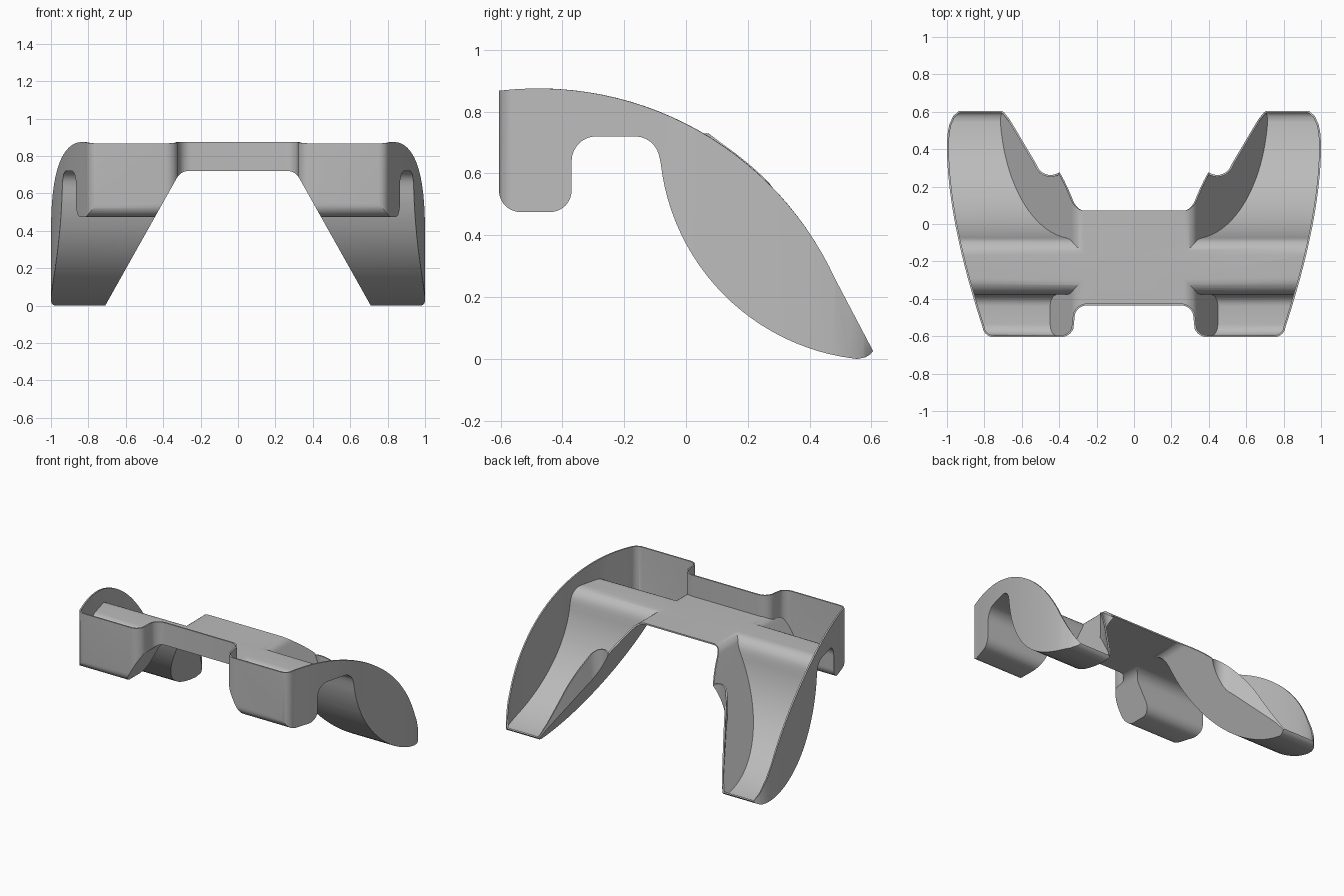
import bpy, bmesh, math
from mathutils import Vector

if "Cube" in bpy.data.objects:
    bpy.data.objects.remove(bpy.data.objects["Cube"])


def arc(cx, cy, r, a0, a1, n):
    """Points on a circle from angle a0 to a1 in degrees."""
    return [(cx + r * math.cos(math.radians(a0 + (a1 - a0) * i / n)),
             cy + r * math.sin(math.radians(a0 + (a1 - a0) * i / n))) for i in range(n + 1)]


def arc_through(a, b, c, n):
    """Circular arc from a to c passing through b."""
    (ax, ay), (bx, by), (cx, cy) = a, b, c
    d = 2 * (ax * (by - cy) + bx * (cy - ay) + cx * (ay - by))
    sa, sb, sc = ax * ax + ay * ay, bx * bx + by * by, cx * cx + cy * cy
    ux = (sa * (by - cy) + sb * (cy - ay) + sc * (ay - by)) / d
    uy = (sa * (cx - bx) + sb * (ax - cx) + sc * (bx - ax)) / d
    ang = lambda p: math.degrees(math.atan2(p[1] - uy, p[0] - ux)) % 360
    return arc(ux, uy, math.hypot(ax - ux, ay - uy), ang(a), ang(c), n)


def bezier(p0, p1, p2, n):
    p0, p1, p2 = Vector(p0), Vector(p1), Vector(p2)
    return [tuple(p0 * (1 - t) ** 2 + p1 * 2 * t * (1 - t) + p2 * t * t)
            for t in (i / n for i in range(n + 1))]


def prism(name, outline, place, lo, hi):
    """Extrude a 2D outline from lo to hi; place maps (u, v, depth) to 3D."""
    bm = bmesh.new()
    a = [bm.verts.new(place(u, v, lo)) for u, v in outline]
    b = [bm.verts.new(place(u, v, hi)) for u, v in outline]
    bm.faces.new(a)
    bm.faces.new(b[::-1])
    n = len(outline)
    for i in range(n):
        bm.faces.new((a[i], b[i], b[(i + 1) % n], a[(i + 1) % n]))
    bmesh.ops.recalc_face_normals(bm, faces=bm.faces)
    mesh = bpy.data.meshes.new(name)
    bm.to_mesh(mesh)
    bm.free()
    ob = bpy.data.objects.new(name, mesh)
    bpy.context.collection.objects.link(ob)
    return ob


def mirrored(half):
    """Close a right-half outline with its mirror image."""
    return half + [(-x, y) for x, y in reversed(half) if x > 1e-6]


def apply_all(ob):
    bpy.ops.object.select_all(action='DESELECT')
    bpy.context.view_layer.objects.active = ob
    ob.select_set(True)
    for m in list(ob.modifiers):
        bpy.ops.object.modifier_apply(modifier=m.name)


# side profile: arched top, pointed grip, notch and front lobe
side = arc(-.48, -.185, 1.06, 96.77, 24.6, 28)
side += [(.605, .026), (.595, .014), (.58, .005), (.555, 0)]
side += arc_through((.545, .001), (.2, .14), (-.082, .635), 24)
side += arc(-.165, .64, .08, 15, 90, 6)
side += arc(-.29, .64, .08, 90, 180, 8)
side += arc(-.44, .545, .07, 0, -90, 8)
side += arc(-.535, .545, .07, -90, -180, 8)

# plan outline, right half from front centre to back centre
plan = [(0, -.435)] + arc(.25, -.505, .07, 90, 20, 6)
plan += arc(.39, -.535, .07, 200, 270, 6) + arc(.75, -.545, .06, -90, -20, 6)
plan += bezier((.81, -.55), (1, .03), (1, .42), 20)
plan += [(.997, .48), (.988, .53), (.968, .575), (.94, .602), (.9, .62), (.73, .62),
         (.695, .597), (.665, .56), (.525, .325)]
plan += arc(.445, .342, .08, -35, -125, 8) + [(.35, .33), (.3, .4), (0, .4)]

# underside opening between the grips
gap = [(0, .72)] + arc(.265, .65, .07, 90, 30, 6) + [(.71, 0), (.7674, -.1), (0, -.1)]

shell = prism("grip_shell", side, lambda u, v, d: (d, u, v), -1.1, 1.1)
plan_cut = prism("plan_helper", mirrored(plan), lambda u, v, d: (u, v, d), -.2, 1.2)
gap_cut = prism("gap_helper", mirrored(gap), lambda u, v, d: (u, d, v), -1, 1)
for cutter, op in ((plan_cut, 'INTERSECT'), (gap_cut, 'DIFFERENCE')):
    m = shell.modifiers.new(op, 'BOOLEAN')
    m.object, m.operation, m.solver = cutter, op, 'EXACT'
apply_all(shell)
for cutter in (plan_cut, gap_cut):
    bpy.data.objects.remove(cutter)

# open the top: only the arched cover faces upward
bm = bmesh.new()
bm.from_mesh(shell.data)
bmesh.ops.remove_doubles(bm, verts=bm.verts, dist=.0005)
bm.normal_update()
bmesh.ops.delete(bm, geom=[f for f in bm.faces if f.normal.z > .03], context='FACES')
bm.to_mesh(shell.data)
bm.free()

# thin wall thickness
m = shell.modifiers.new("wall", 'SOLIDIFY')
m.thickness, m.offset = .01, -1
apply_all(shell)
bpy.ops.object.shade_smooth_by_angle(angle=math.radians(30))

grey = bpy.data.materials.new("plain_grey")
grey.diffuse_color = (.5, .5, .5, 1)
grey.use_nodes = True
grey.node_tree.nodes["Principled BSDF"].inputs["Base Color"].default_value = grey.diffuse_color
shell.data.materials.clear()
shell.data.materials.append(grey)
